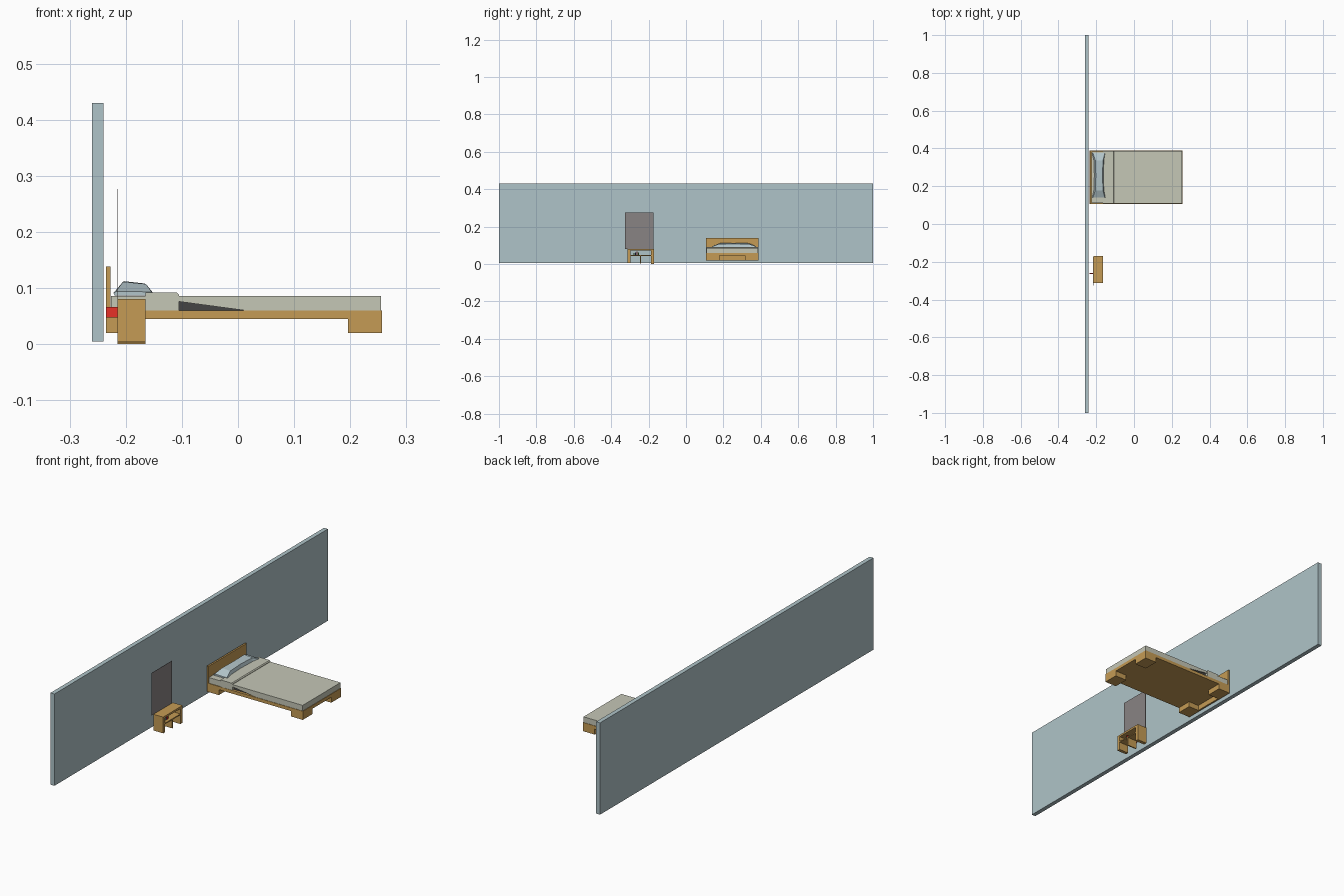
import bpy, bmesh

if "Cube" in bpy.data.objects:
    bpy.data.objects.remove(bpy.data.objects["Cube"])


def material(name, rgb):
    m = bpy.data.materials.new(name)
    m.diffuse_color = (*rgb, 1)
    m.use_nodes = True
    m.node_tree.nodes["Principled BSDF"].inputs["Base Color"].default_value = m.diffuse_color
    return m


WOOD = material("wood", (0.56, 0.33, 0.09))
WALL = material("wall_paint", (0.43, 0.55, 0.58))
LINEN = material("linen", (0.56, 0.57, 0.47))
PILLOW = material("pillow_cloth", (0.45, 0.56, 0.59))
DARK = material("dark_fabric", (0.06, 0.06, 0.06))
GREY = material("mirror_grey", (0.25, 0.23, 0.23))
RED = material("red_cover", (0.8, 0.03, 0.02))
BLUE = material("blue_cover", (0.05, 0.06, 0.35))
GREEN = material("green_cover", (0.12, 0.4, 0.06))


def finish(name, bm, mat):
    bmesh.ops.recalc_face_normals(bm, faces=bm.faces)
    me = bpy.data.meshes.new(name)
    bm.to_mesh(me)
    bm.free()
    me.materials.append(mat)
    ob = bpy.data.objects.new(name, me)
    bpy.context.collection.objects.link(ob)
    return ob


def box(name, x, y, z, mat):
    bm = bmesh.new()
    bmesh.ops.create_cube(bm, size=1)
    for v in bm.verts:
        v.co = [r[0] + (c + 0.5) * (r[1] - r[0]) for c, r in zip(v.co, (x, y, z))]
    return finish(name, bm, mat)


def prism(name, profile, y, mat):
    """Extrude an xz profile along y."""
    bm = bmesh.new()
    face = bm.faces.new([bm.verts.new((px, y[0], pz)) for px, pz in profile])
    out = bmesh.ops.extrude_face_region(bm, geom=[face])
    for v in out["geom"]:
        if isinstance(v, bmesh.types.BMVert):
            v.co.y = y[1]
    return finish(name, bm, mat)


def loft(name, rings, mat):
    """Skin between rings of points and cap both ends."""
    bm = bmesh.new()
    loops = [[bm.verts.new(p) for p in r] for r in rings]
    n = len(loops[0])
    for a, b in zip(loops, loops[1:]):
        for i in range(n):
            j = (i + 1) % n
            bm.faces.new((a[i], a[j], b[j], b[i]))
    bm.faces.new(loops[0])
    bm.faces.new(loops[-1])
    return finish(name, bm, mat)


# Wall
box("wall", (-0.26, -0.24), (-1, 1), (0.005, 0.43), WALL)

# Bed frame with headboard and corner legs
Y0, Y1 = 0.107, 0.388
box("headboard", (-0.235, -0.227), (Y0, Y1), (0.02, 0.138), WOOD)
box("bed_base", (-0.227, 0.257), (Y0, Y1), (0.045, 0.06), WOOD)
for xn, xr in (("head", (-0.227, -0.173)), ("foot", (0.196, 0.257))):
    for yn, yr in (("near", (Y0, Y0 + 0.072)), ("far", (Y1 - 0.072, Y1))):
        box(f"bed_leg_{xn}_{yn}", xr, yr, (0.02, 0.045), WOOD)

# Mattress, with dark lining seen where the blanket lifts
box("mattress", (-0.226, -0.165), (Y0 + 0.003, Y1 - 0.003), (0.06, 0.086), LINEN)
box("mattress_core", (-0.165, 0.24), (Y0 + 0.012, Y1 - 0.012), (0.06, 0.08), DARK)

# Blanket: thin sides with a raised corner near the fold, closed at the foot
side = [(-0.107, 0.076), (0.012, 0.06), (0.255, 0.06), (0.255, 0.082), (-0.107, 0.082)]
prism("blanket_side_near", side, (Y0 + 0.002, Y0 + 0.006), LINEN)
prism("blanket_side_far", side, (Y1 - 0.006, Y1 - 0.002), LINEN)
box("blanket_top", (-0.107, 0.255), (Y0 + 0.002, Y1 - 0.002), (0.082, 0.086), LINEN)
box("blanket_foot", (0.251, 0.255), (Y0 + 0.006, Y1 - 0.006), (0.06, 0.082), LINEN)
prism("blanket_fold", [(-0.165, 0.06), (-0.105, 0.06), (-0.105, 0.088),
                       (-0.109, 0.092), (-0.165, 0.092)], (Y0 + 0.001, Y1 - 0.001), LINEN)

# Pillow: faceted cushion with pinched corners and a waisted outline
yc = 0.257
rings = []
for t, xa, xb, top_a, top_b, inset in ((-1, -0.220, -0.153, 0.094, 0.093, 0.004),
                                       (-0.68, -0.211, -0.161, 0.111, 0.107, 0.010),
                                       (0, -0.208, -0.164, 0.112, 0.108, 0.010),
                                       (0.68, -0.211, -0.161, 0.111, 0.107, 0.010),
                                       (1, -0.220, -0.153, 0.094, 0.093, 0.004)):
    y = yc + t * 0.118
    rings.append([(xa, y, 0.087), (xb, y, 0.087), (xb + 0.002, y, 0.091),
                  (xb - inset * 0.3, y, top_b), (xa + inset * 0.6, y, top_a),
                  (xa - 0.002, y, 0.091)])
loft("pillow", rings, PILLOW)

# Nightstand
NX = (-0.215, -0.165)
box("nightstand_top", NX, (-0.312, -0.17), (0.071, 0.08), WOOD)
box("nightstand_side_near", NX, (-0.312, -0.297), (0.005, 0.071), WOOD)
box("nightstand_side_far", NX, (-0.186, -0.17), (0, 0.071), WOOD)
box("nightstand_shelf", NX, (-0.297, -0.186), (0.042, 0.047), WOOD)
box("nightstand_divider", NX, (-0.246, -0.24), (0.003, 0.042), WOOD)

# Books on the shelf
for i, (y, x1, h, mat) in enumerate(((-0.278, -0.18, 0.06, GREEN), (-0.27, -0.18, 0.062, BLUE),
                                    (-0.262, -0.178, 0.066, RED), (-0.254, -0.18, 0.061, GREEN))):
    x0 = -0.235 if mat is RED else -0.213
    box(f"book_{i + 1}", (x0, x1), (y - 0.003, y + 0.003), (0.047 if mat is not RED else 0.0471, h), mat)

# Flat mirror panel above the nightstand
box("mirror_panel", (-0.2158, -0.2145), (-0.325, -0.175), (0.08, 0.276), GREY)
